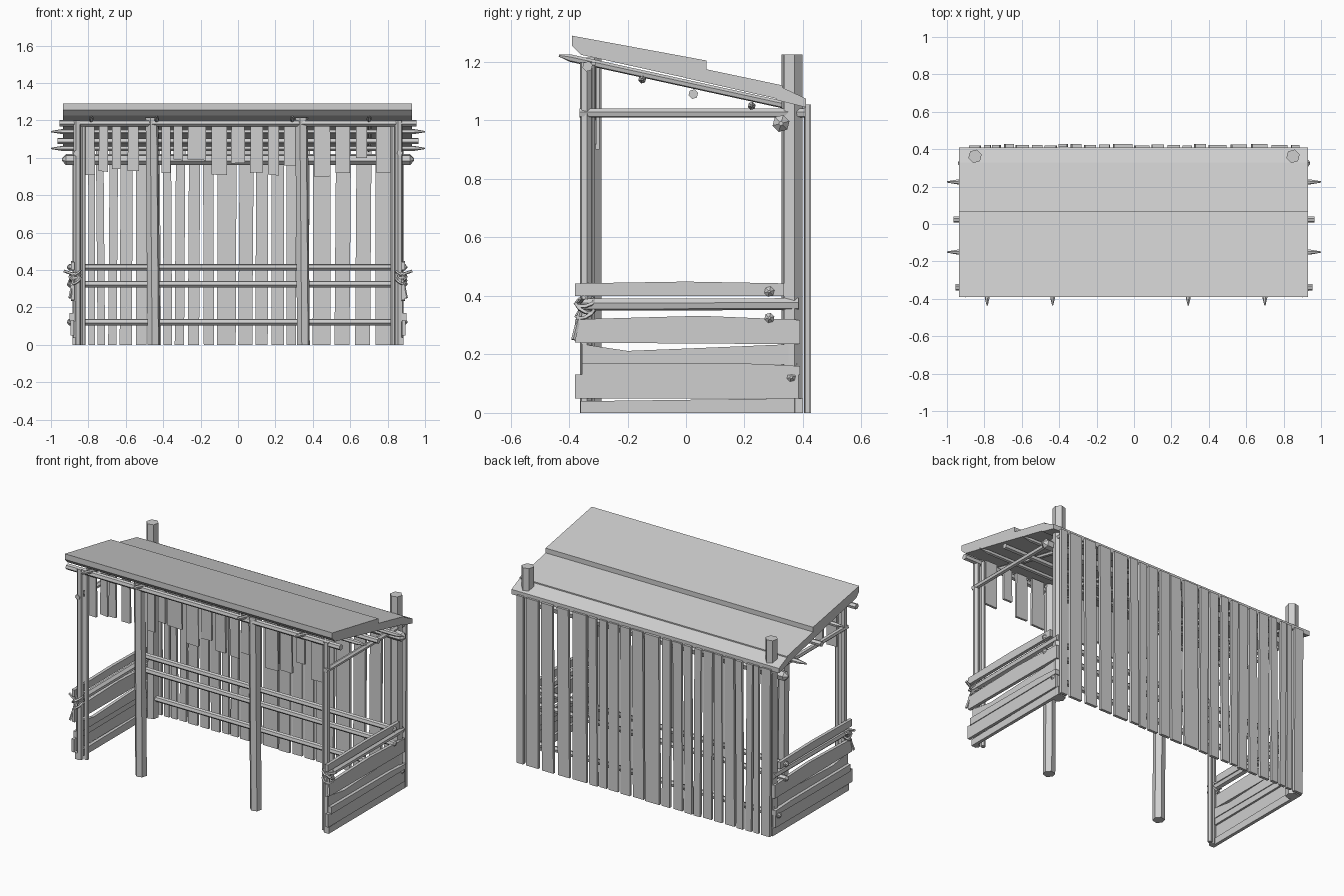
import bpy, bmesh, random
from mathutils import Vector

random.seed(4)
cube = bpy.data.objects.get("Cube")
if cube:
    bpy.data.objects.remove(cube, do_unlink=True)

GREY = (0.62, 0.62, 0.62, 1)
wood = bpy.data.materials.new("weathered grey wood")
wood.use_nodes = True
wood.diffuse_color = GREY
wood.node_tree.nodes["Principled BSDF"].inputs["Base Color"].default_value = GREY


def finish(name, bm):
    bmesh.ops.recalc_face_normals(bm, faces=bm.faces)
    mesh = bpy.data.meshes.new(name)
    bm.to_mesh(mesh)
    bm.free()
    mesh.materials.append(wood)
    obj = bpy.data.objects.new(name, mesh)
    bpy.context.collection.objects.link(obj)
    return obj


def log(name, a, b, r, sides=6, tip=0.0):
    """Faceted pole from a to b; tip sharpens both ends over that length."""
    a, b = Vector(a), Vector(b)
    d = (b - a).normalized()
    u = d.orthogonal().normalized()
    v = d.cross(u)
    rings = [(a, r), (b, r)]
    if tip:
        rings = [(a, r * 0.25), (a + d * tip, r), (b - d * tip, r), (b, r * 0.25)]
    bm = bmesh.new()
    loops = []
    from_angle = bmesh.ops.create_circle(bm, segments=sides, radius=1)["verts"]
    shape = [vert.co.copy() for vert in from_angle]
    bmesh.ops.delete(bm, geom=from_angle, context='VERTS')
    for centre, rad in rings:
        loops.append([bm.verts.new(centre + (u * p.x + v * p.y) * rad) for p in shape])
    for lo, hi in zip(loops, loops[1:]):
        for i in range(sides):
            j = (i + 1) % sides
            bm.faces.new((lo[i], lo[j], hi[j], hi[i]))
    bm.faces.new(loops[0])
    bm.faces.new(loops[-1])
    return finish(name, bm)


def board(name, outline, place, lo, hi):
    """Outline extruded from lo to hi; place maps (p, q, depth) to xyz."""
    bm = bmesh.new()
    near = [bm.verts.new(place(p, q, lo)) for p, q in outline]
    far = [bm.verts.new(place(p, q, hi)) for p, q in outline]
    bm.faces.new(near)
    bm.faces.new(far)
    for i in range(len(near)):
        j = (i + 1) % len(near)
        bm.faces.new((near[i], near[j], far[j], far[i]))
    return finish(name, bm)


def across(p, q, d):      # outline in y, z and depth along x
    return (d, p, q)


def facing(p, q, d):      # outline in x, z and depth along y
    return (p, d, q)


# Roof: three overlapping sloping slabs
roof = {
    "upper": [(-.39, 1.29), (.07, 1.205), (.07, 1.13), (-.36, 1.225), (-.39, 1.255)],
    "middle": [(.0, 1.19), (.07, 1.175), (.33, 1.12), (.33, 1.07), (.0, 1.145)],
    "lower": [(.31, 1.122), (.41, 1.075), (.41, 1.045), (.31, 1.07)],
}
for part, outline in roof.items():
    board(part + "_roof_slab", outline, across, -.935, .93)

# Rafters and purlins below the roof
for x in (-.785, -.435, .29, .70):
    log("rafter", (x, -.435, 1.222), (x, .42, 1.035), .013, tip=.04)
for y, z, end, r, tip in ((-.15, 1.14, 1.0, .014, .06), (.225, 1.05, 1.0, .014, .06),
                          (.025, 1.09, .965, .017, 0), (-.337, 1.185, .955, .018, 0),
                          (.325, .99, .94, .03, .02)):
    log("purlin", (-end, y, z), (end, y, z), r, tip=tip)

# Stout front posts
for x, lean in ((-.45, -.01), (.35, -.01)):
    log("front_post", (x, -.322, 0), (x + lean, -.322, 1.215), .035)

# Side frames, mirrored
bottom = [(-.36, 0), (-.36, .04), (.40, .05), (.40, 0)]
side_boards = [
    (bottom, 0, .02),
    ([(-.38, .05), (-.38, .132), (.385, .132), (.385, .05)], .012, .03),
    ([(-.355, .125), (-.355, .17), (.24, .168), (.39, .16), (.39, .13)], 0, .035),
    ([(-.355, .165), (-.355, .235), (-.2, .212), (.05, .222), (.36, .235), (.38, .165)], -.005, .015),
    ([(-.38, .24), (-.38, .32), (.05, .332), (.39, .318), (.39, .235)], .008, .028),
    ([(-.38, .40), (-.38, .443), (.0, .449), (.335, .443), (.335, .40)], .008, .028),
]
for s in (-1, 1):
    log("corner_post", (s * .85, .362, 0), (s * .85, .362, 1.225), .037)
    log("thin_post", (s * .86, -.343, 0), (s * .86, -.343, 1.2), .02)
    log("thin_inner_post", (s * .828, -.325, 0), (s * .828, -.325, 1.19), .014)
    log("side_rail", (s * .872, -.37, .37), (s * .872, .385, .372), .021)
    log("side_top_rail", (s * .865, -.365, 1.025), (s * .865, .41, 1.025), .016)
    for outline, inner, outer in side_boards:
        board("side_board", outline, across, s * (.865 + inner), s * (.865 + outer))
    # Lashing at the front corner, with loose ends
    for dz, dy in ((-.018, .02), (0, -.02), (.02, .01)):
        bpy.ops.mesh.primitive_torus_add(
            major_segments=8, minor_segments=4, major_radius=.033, minor_radius=.007,
            location=(s * .872, -.345, .36 + dz), rotation=(dy * 20, s * .5, 0))
        ring = bpy.context.object
        ring.name = "rope_lashing"
        ring.data.materials.append(wood)
    log("rope_end", (s * .86, -.37, .37), (s * .93, -.35, .395), .008, 5)
    log("rope_end", (s * .88, -.36, .35), (s * .90, -.385, .25), .008, 5)

# Rails along the back wall
for y, z in ((.285, .415), (.285, .325), (.36, .122)):
    log("back_rail", (-.915, y, z), (.905, y, z), .018, tip=.012)

# Back wall boards as left edge, right edge
back = [(-.88, -.82), (-.80, -.765), (-.755, -.715), (-.69, -.645), (-.63, -.565),
        (-.545, -.49), (-.475, -.415), (-.40, -.355), (-.335, -.285), (-.265, -.205),
        (-.185, -.13), (-.11, -.01), (.005, .08), (.095, .16), (.18, .245), (.26, .31),
        (.325, .38), (.40, .495), (.52, .60), (.63, .71), (.735, .82), (.84, .885)]
for a, b in back:
    j = random.uniform(-.005, .005)
    y = .403 + random.uniform(0, .008)
    board("back_board", [(a - j, 0), (b - j, 0), (b + j, 1.055), (a + j, 1.055)],
          facing, y, y + .017)

# Short boards hanging under the front eave as centre, width, bottom
valance = [(-.80, .07, .91), (-.72, .05, .93), (-.65, .05, .94), (-.56, .06, .93),
           (-.385, .05, .92), (-.32, .05, .99), (-.22, .10, .99), (-.10, .085, .91),
           (.0, .075, .97), (.10, .07, .92), (.19, .06, .91), (.28, .07, .96),
           (.45, .09, .90), (.56, .08, .92), (.66, .06, 1.0), (.78, .085, .92)]
for x, w, z in valance:
    h = w / 2
    y = -.315 + random.uniform(-.01, .01)
    board("valance_board", [(x - h, z), (x + h, z + random.uniform(-.006, .006)),
                            (x + h * .95, 1.2), (x - h * .95, 1.2)], facing, y, y + .014)
